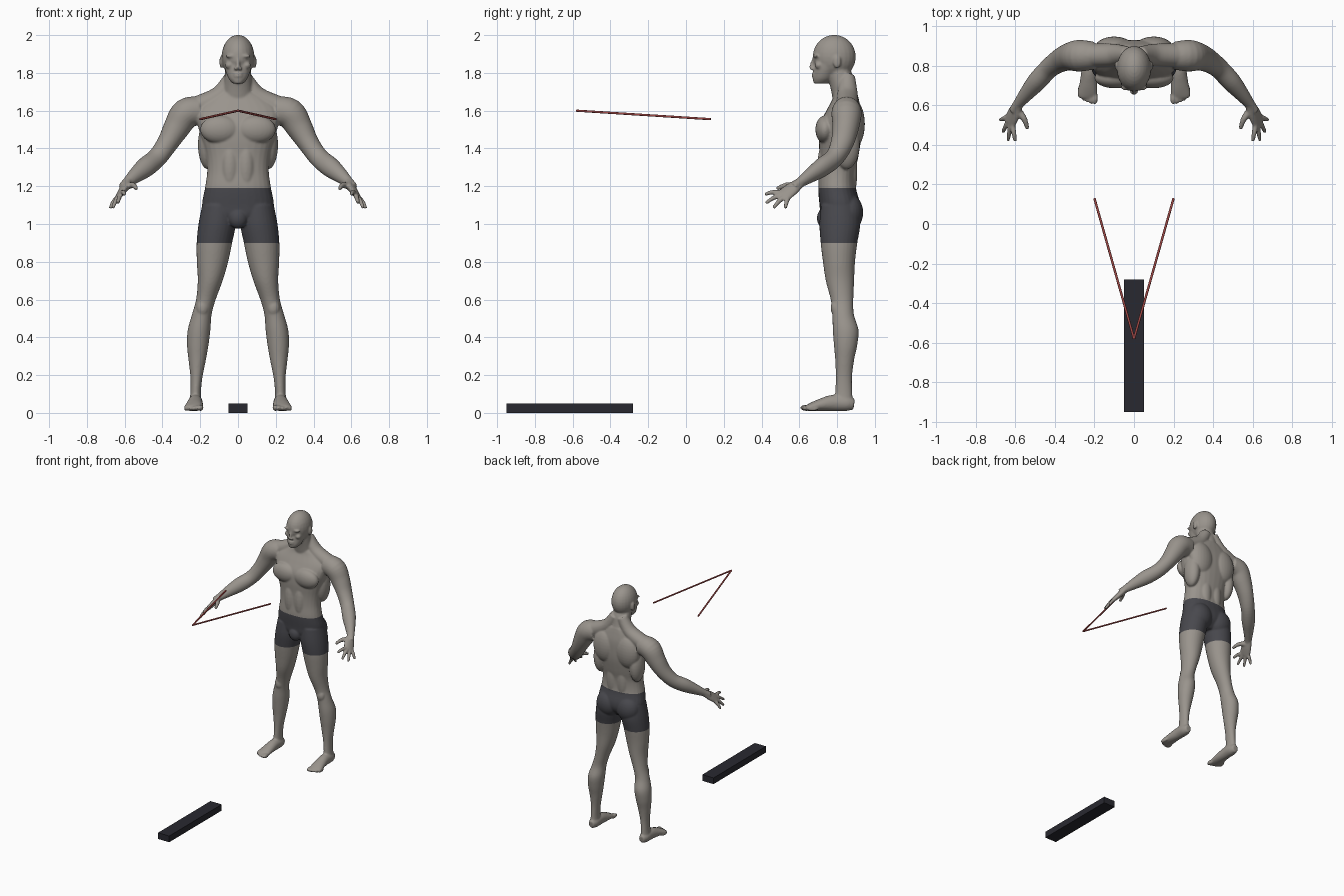
import bpy, bmesh, math
from mathutils import Vector, Matrix

default_cube = bpy.data.objects.get("Cube")
if default_cube:
    bpy.data.objects.remove(default_cube, do_unlink=True)

X, Y, Z = (Vector(axis) for axis in ((1, 0, 0), (0, 1, 0), (0, 0, 1)))


def make_material(name, red, green, blue):
    material = bpy.data.materials.new(name)
    material.use_nodes = True
    colour = (red, green, blue, 1)
    material.diffuse_color = colour
    material.node_tree.nodes["Principled BSDF"].inputs["Base Color"].default_value = colour
    return material


def add_object(name, bm, *materials):
    bmesh.ops.recalc_face_normals(bm, faces=bm.faces[:])
    mesh = bpy.data.meshes.new(name)
    bm.to_mesh(mesh)
    bm.free()
    for material in materials:
        mesh.materials.append(material)
    obj = bpy.data.objects.new(name, mesh)
    bpy.context.collection.objects.link(obj)
    return obj


def smooth_rows(keys, steps):
    """Pass a smooth spline through rows of centre and radii."""
    rows = []
    last = len(keys) - 1
    for i in range(last):
        a, b, c, d = (keys[min(max(k, 0), last)] for k in (i - 1, i, i + 1, i + 2))
        for step in range(steps):
            t = step / steps
            rows.append([q + t / 2 * (r - p + t * (2 * p - 5 * q + 4 * r - s
                         + t * (3 * (q - r) + s - p))) for p, q, r, s in zip(a, b, c, d)])
    return rows + [list(keys[-1])]


def loft(bm, keys, axis=None, ref=Y, power=1.0, sides=28, steps=5):
    """Skin elliptical sections; each key is x, y, z and two radii."""
    rows = smooth_rows(keys, steps)
    centres = [Vector(row[:3]) for row in rows]
    rings = []
    for i, row in enumerate(rows):
        along = axis
        if along is None:
            along = (centres[min(i + 1, len(rows) - 1)] - centres[max(i - 1, 0)]).normalized()
        v = (ref - along * ref.dot(along)).normalized()
        u = v.cross(along)
        ring = []
        for k in range(sides):
            angle = math.tau * k / sides
            c, s = math.cos(angle), math.sin(angle)
            c, s = (math.copysign(abs(w) ** power, w) for w in (c, s))
            ring.append(bm.verts.new(centres[i] + u * row[3] * c + v * row[4] * s))
        rings.append(ring)
    for low, high in zip(rings, rings[1:]):
        for k in range(sides):
            n = (k + 1) % sides
            bm.faces.new((low[k], low[n], high[n], high[k]))
    bm.faces.new(rings[0][::-1])
    bm.faces.new(rings[-1])


def upright(bm, keys, power=1.0):
    """Central loft with level sections; each key is z, y, half width, half depth."""
    loft(bm, [(0, y, z, wide, deep) for z, y, wide, deep in keys], axis=Z, power=power)


def blob(bm, centre, radii):
    matrix = Matrix.Translation(centre) @ Matrix.Diagonal((*radii, 1))
    bmesh.ops.create_uvsphere(bm, u_segments=24, v_segments=16, radius=1, matrix=matrix)


skin = make_material("grey skin", 0.32, 0.295, 0.265)
cloth = make_material("charcoal shorts", 0.065, 0.065, 0.075)
dark = make_material("dark beam", 0.022, 0.022, 0.03)
red = make_material("red rod", 0.38, 0.07, 0.065)

body = bmesh.new()

# Paired muscles of the trunk
blob(body, (.095, .737, 1.50), (.105, .052, .075))    # chest
blob(body, (.1, .885, 1.53), (.1, .062, .13))         # shoulder blade
blob(body, (.16, .85, 1.42), (.052, .07, .13))        # side of the back
blob(body, (.042, .745, 1.3), (.05, .05, .15))        # belly
blob(body, (.045, .865, 1.28), (.05, .042, .16))      # lower back
blob(body, (.088, .862, 1.06), (.095, .076, .1))      # buttock
loft(body, [(.03, .855, 1.78, .04, .04), (.1, .855, 1.68, .05, .055),
            (.22, .852, 1.615, .06, .06)])            # neck to shoulder

# Leg
loft(body, [
    (.1, .815, 1.1, .09, .1), (.11, .815, 1.0, .099, .108),
    (.125, .81, .9, .094, .097), (.135, .81, .8, .083, .085),
    (.147, .815, .7, .066, .075), (.17, .826, .6, .052, .06),
    (.192, .832, .52, .052, .057), (.206, .845, .44, .06, .068),
    (.213, .845, .36, .057, .062), (.216, .84, .28, .046, .05),
    (.22, .836, .19, .032, .043), (.224, .835, .11, .028, .045),
    (.226, .835, .05, .033, .05)], axis=Z)
blob(body, (.188, .79, .555), (.032, .024, .042))     # kneecap

# Foot and toes
loft(body, [
    (.225, .89, .045, .022, .028), (.225, .85, .05, .037, .04),
    (.226, .78, .053, .039, .043), (.23, .71, .042, .045, .032),
    (.235, .66, .031, .05, .021), (.236, .637, .025, .045, .014)], ref=Z)
for i in range(5):
    size = .017 - .0015 * i
    blob(body, (.197 + .0195 * i, .637 + .002 * i * i, .01 + size), (size * .85, .034, size))

# Arm
loft(body, [
    (.2, .85, 1.6, .075, .07), (.275, .85, 1.585, .08, .08),
    (.325, .845, 1.51, .07, .07), (.375, .825, 1.425, .056, .06),
    (.43, .785, 1.35, .052, .05), (.49, .72, 1.3, .053, .048),
    (.545, .655, 1.255, .04, .036), (.585, .605, 1.22, .028, .026),
    (.61, .57, 1.195, .026, .022)])

# Hand: palm, four fingers spread across it, and thumb
spread = Vector((.49, .72, -.49)).normalized()
knuckles = Vector((.628, .515, 1.15))
loft(body, [(.585, .605, 1.22, .021, .028), (.605, .56, 1.185, .021, .04),
            (*knuckles, .015, .043)], ref=spread)
tips = ((.6, .418, 1.157), (.636, .422, 1.11), (.663, .463, 1.085), (.677, .525, 1.083))
for i, tip in enumerate(tips):
    root = knuckles + spread * (.022 * i - .033)
    middle = root.lerp(Vector(tip), .5) + Z * .006
    loft(body, [(*root, .014, .014), (*middle, .0125, .0125), (*tip, .009, .009)],
         ref=spread, sides=12)
loft(body, [(.592, .58, 1.2, .02, .02), (.556, .533, 1.205, .016, .016),
            (.537, .48, 1.187, .01, .01)], ref=spread, sides=12)

# Paired features of the head
blob(body, (.089, .8, 1.858), (.009, .021, .034))     # ear
blob(body, (.034, .69, 1.889), (.034, .017, .01))     # brow
blob(body, (.031, .694, 1.866), (.015, .012, .009))   # eye
blob(body, (.046, .704, 1.84), (.022, .022, .02))     # cheekbone
blob(body, (.011, .668, 1.823), (.01, .012, .008))    # nostril

# Mirror the paired parts to the other side
copy = bmesh.ops.duplicate(body, geom=body.verts[:] + body.edges[:] + body.faces[:])
copied = [item for item in copy["geom"] if isinstance(item, bmesh.types.BMVert)]
bmesh.ops.scale(body, vec=(-1, 1, 1), verts=copied)

# Trunk
upright(body, [
    (.985, .81, .05, .06), (1.04, .815, .165, .1), (1.1, .815, .19, .108),
    (1.19, .8, .175, .1), (1.28, .802, .163, .096), (1.36, .81, .17, .103),
    (1.45, .815, .193, .112), (1.53, .82, .215, .11), (1.6, .835, .225, .092),
    (1.66, .845, .165, .07), (1.7, .845, .09, .06)], power=.87)
blob(body, (0, .735, 1.03), (.05, .042, .055))

# Neck and head
upright(body, [(1.66, .845, .085, .068), (1.72, .832, .077, .067),
               (1.78, .818, .071, .068), (1.84, .8, .065, .06)])
upright(body, [(1.744, .712, .028, .036), (1.77, .726, .05, .055),
               (1.81, .74, .066, .064), (1.845, .755, .075, .075),
               (1.866, .76, .079, .075), (1.895, .765, .081, .088),
               (1.94, .775, .076, .087)])
blob(body, (0, .785, 1.885), (.087, .114, .116))
loft(body, [(0, .683, 1.884, .009, .012), (0, .671, 1.85, .01, .013),
            (0, .663, 1.826, .013, .012)], axis=Z, sides=12)      # nose
for height in (1.796, 1.783):
    blob(body, (0, .677, height), (.024, .012, .007))             # lips

# Fuse the parts into one smooth skin
figure = add_object("figure", body, skin, cloth)
remesh = figure.modifiers.new("fuse", "REMESH")
remesh.mode = "VOXEL"
remesh.voxel_size = .006
soften = figure.modifiers.new("soften", "SMOOTH")
soften.factor = .5
soften.iterations = 5
evaluated = figure.evaluated_get(bpy.context.evaluated_depsgraph_get())
fused = bmesh.new()
fused.from_mesh(evaluated.to_mesh())
evaluated.to_mesh_clear()
figure.modifiers.clear()

# Cut clean hems and colour the shorts between them
hem, waist = .9, 1.19
for height in (hem, waist):
    bmesh.ops.bisect_plane(fused, geom=fused.verts[:] + fused.edges[:] + fused.faces[:],
                           plane_co=(0, 0, height), plane_no=Z)
for face in fused.faces:
    centre = face.calc_center_median()
    face.smooth = True
    face.material_index = int(hem < centre.z < waist and abs(centre.x) < .4)
fused.to_mesh(figure.data)
fused.free()

# Beam on the ground
beam = bmesh.new()
bmesh.ops.create_cube(beam, size=1, matrix=Matrix.Translation((0, -.615, .025))
                      @ Matrix.Diagonal((.1, .67, .05, 1)))
add_object("ground_beam", beam, dark)

# Two rods meeting in a point
for side, label in ((1, "left"), (-1, "right")):
    rod = bmesh.new()
    loft(rod, [(.2 * side, .13, 1.555, .006, .006), (0, -.58, 1.6, .006, .006)],
         ref=Z, sides=10, steps=1)
    rod_object = add_object(label + "_rod", rod, red)
    for polygon in rod_object.data.polygons:
        polygon.use_smooth = len(polygon.vertices) == 4
